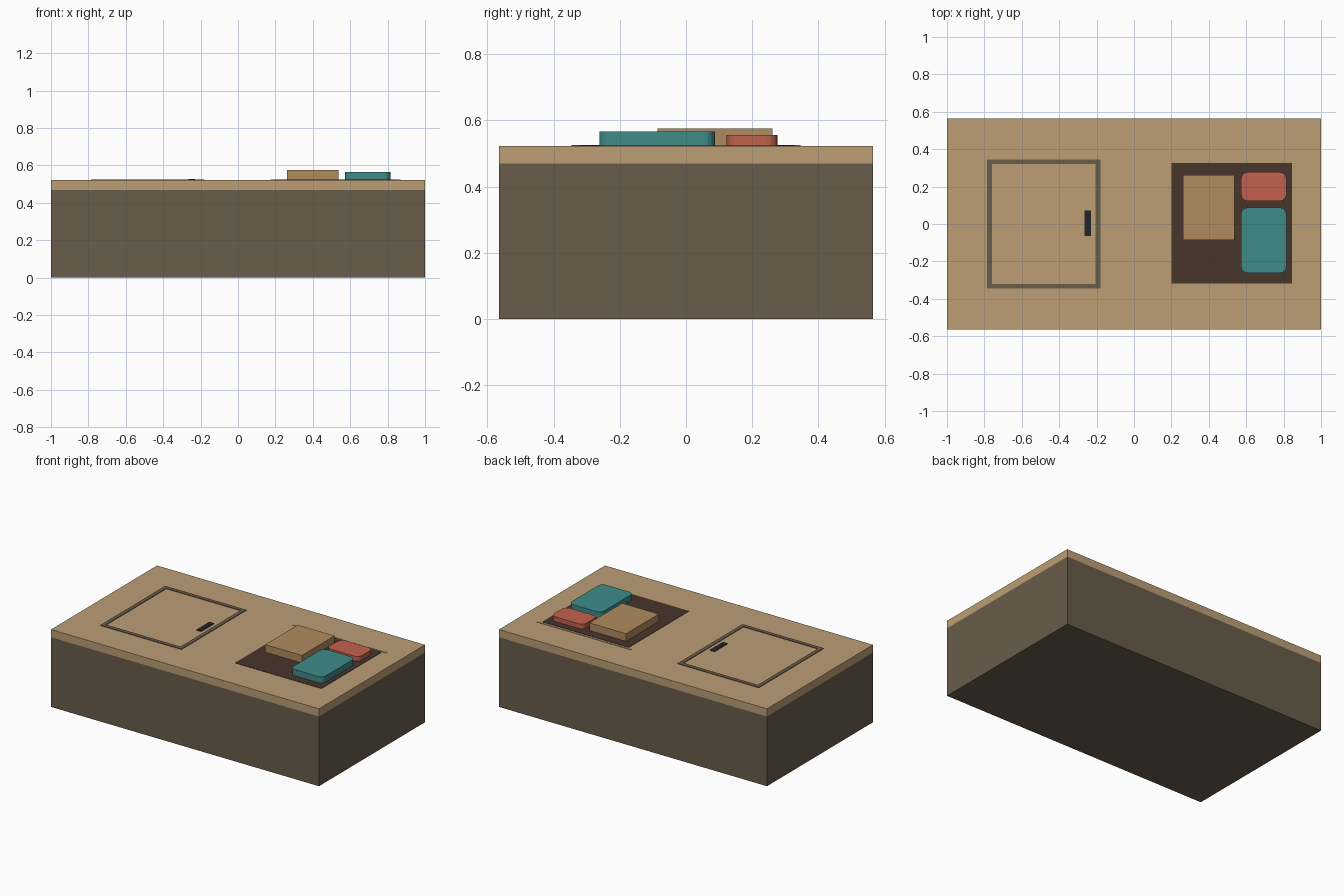
import bpy
import bmesh

if "Cube" in bpy.data.objects:
    bpy.data.objects.remove(bpy.data.objects["Cube"])


def material(name, r, g, b):
    lin = [((c / 255 + 0.055) / 1.055) ** 2.4 for c in (r, g, b)]
    m = bpy.data.materials.new(name)
    m.diffuse_color = (*lin, 1)
    m.use_nodes = True
    m.node_tree.nodes["Principled BSDF"].inputs["Base Color"].default_value = m.diffuse_color
    return m


TAN = material("light_wood", 188, 159, 118)
BROWN = material("dark_wood", 106, 93, 75)
DARK = material("recess_brown", 72, 54, 43)
CARD = material("cardboard", 176, 139, 94)
RED = material("red", 194, 97, 77)
TEAL = material("teal", 63, 140, 137)
BLACK = material("handle_black", 35, 37, 38)


def box(name, x, y, z, mat, corner=0):
    """Box from (min, max) ranges; corner rounds the vertical edges."""
    bm = bmesh.new()
    bmesh.ops.create_cube(bm, size=1)
    for v in bm.verts:
        v.co = [r[0] if c < 0 else r[1] for c, r in zip(v.co, (x, y, z))]
    if corner:
        upright = [e for e in bm.edges
                   if abs(e.verts[0].co.z - e.verts[1].co.z) > 1e-4]
        bmesh.ops.bevel(bm, geom=upright, offset=corner, segments=4,
                        profile=0.5, affect='EDGES')
    mesh = bpy.data.meshes.new(name)
    bm.to_mesh(mesh)
    bm.free()
    mesh.materials.append(mat)
    ob = bpy.data.objects.new(name, mesh)
    bpy.context.collection.objects.link(ob)
    return ob


TOP = 0.522

# Body and top slab
box("body", (-1, 1), (-0.565, 0.565), (0, 0.47), BROWN)
box("top_slab", (-1, 1), (-0.565, 0.565), (0.47, TOP), TAN)

# Closed hatch outline on the left, with its handle
x0, x1, yh, w = -0.785, -0.18, 0.346, 0.025
rim = (TOP - 0.01, TOP + 0.004)
for side, s in (("front", -1), ("back", 1)):
    ys = sorted((s * yh, s * (yh - w)))
    box(f"hatch_rim_{side}", (x0, x1), ys, rim, BROWN)
for side, xs in (("left", (x0, x0 + w)), ("right", (x1 - w, x1))):
    box(f"hatch_rim_{side}", xs, (w - yh, yh - w), rim, BROWN)
box("hatch_handle", (-0.265, -0.23), (-0.065, 0.073), (TOP - 0.01, TOP + 0.005), BLACK)

# Open compartment on the right, with a hinge strip behind it
box("compartment_floor", (0.2, 0.845), (-0.318, 0.325), (TOP - 0.01, TOP + 0.002), DARK)
box("hinge_strip", (0.173, 0.87), (0.332, 0.345), (TOP - 0.01, TOP + 0.003), TAN)

# Contents
box("carton", (0.263, 0.537), (-0.086, 0.262), (TOP - 0.005, 0.575), CARD)
box("red_case", (0.573, 0.815), (0.123, 0.277), (TOP - 0.005, 0.556), RED, 0.035)
box("teal_case", (0.573, 0.815), (-0.262, 0.088), (TOP - 0.005, 0.566), TEAL, 0.035)
